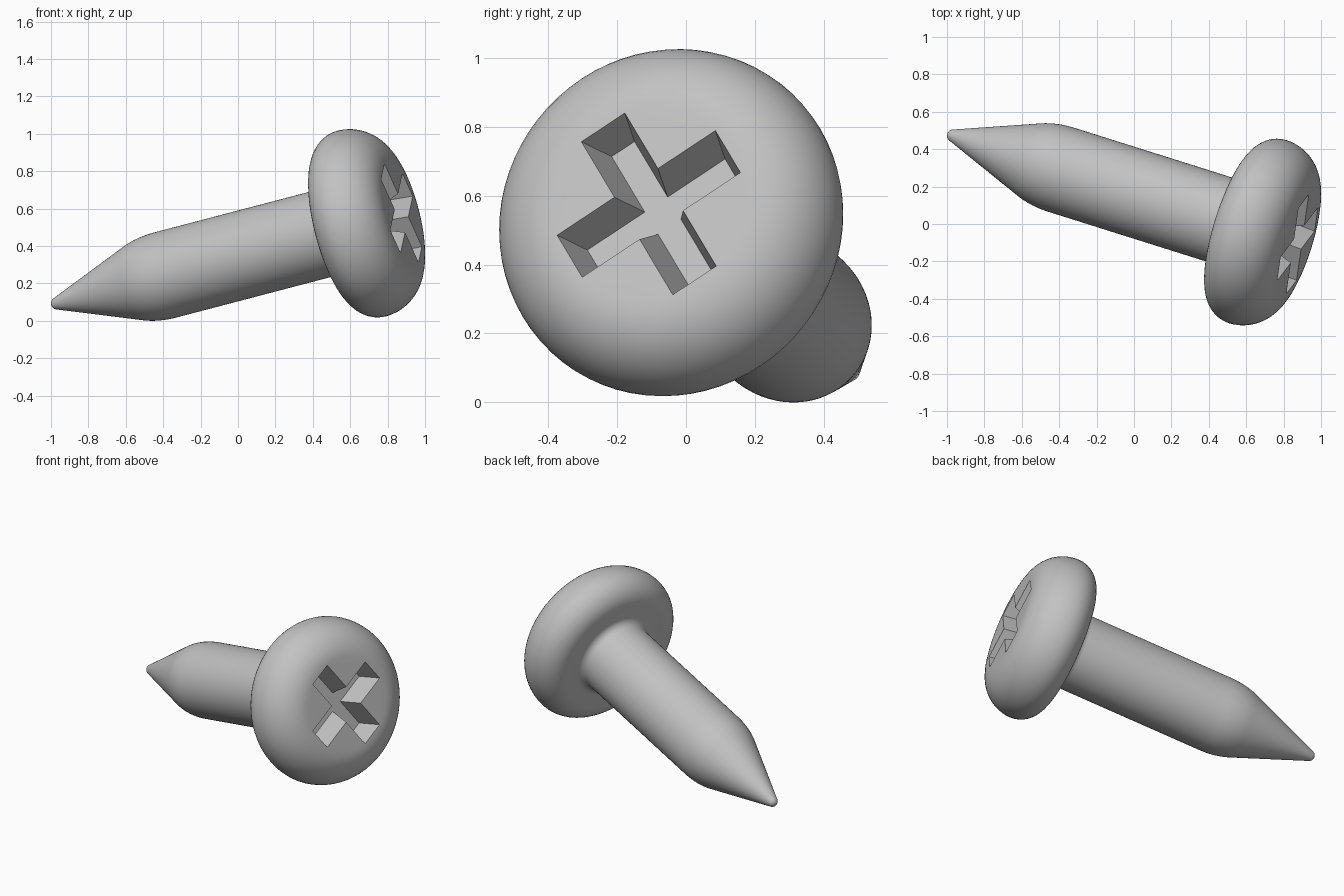
import bpy, bmesh, math
from mathutils import Vector, Matrix

cube = bpy.data.objects.get("Cube")
if cube:
    bpy.data.objects.remove(cube, do_unlink=True)

metal = bpy.data.materials.new("grey_metal")
metal.use_nodes = True
grey = (0.54, 0.54, 0.54, 1)
metal.diffuse_color = grey
metal.node_tree.nodes["Principled BSDF"].inputs["Base Color"].default_value = grey


def arc(r, t, rad_r, rad_t, start, end, steps):
    """Elliptical arc in the (radius, height) plane, angles in degrees."""
    out = []
    for i in range(steps + 1):
        a = math.radians(start + (end - start) * i / steps)
        out.append((r + rad_r * math.cos(a), t + rad_t * math.sin(a)))
    return out


def make_object(name, bm):
    bmesh.ops.recalc_face_normals(bm, faces=bm.faces)
    mesh = bpy.data.meshes.new(name)
    bm.to_mesh(mesh)
    bm.free()
    obj = bpy.data.objects.new(name, mesh)
    bpy.context.collection.objects.link(obj)
    mesh.materials.append(metal)
    return obj


def loft(bm, rings):
    for a, b in zip(rings, rings[1:]):
        n = len(a)
        for i in range(n):
            j = (i + 1) % n
            bm.faces.new((a[i], a[j], b[j], b[i]))


# Profile from tip to head: ball tip, cone, rounded shoulder, shaft, fillet, pan head
SHAFT, SLOPE, MID, TOP = 0.235, 0.38, 1.76, 1.99
tip = arc(0, 0, 0.033, 0.033, -75, -21, 5)
corner = tip[-1][1] + (SHAFT - tip[-1][0]) / SLOPE
p0 = Vector((SHAFT - 0.08 * SLOPE, corner - 0.08))
p1 = Vector((SHAFT, corner))
p2 = Vector((SHAFT, corner + 0.1))
shoulder = []
for i in range(9):
    s = i / 8
    shoulder.append(tuple(p0 * (1 - s) ** 2 + p1 * 2 * s * (1 - s) + p2 * s * s))
fillet = arc(SHAFT + 0.05, 1.56, 0.05, 0.05, 180, 90, 6)
under = arc(0.36, MID, 0.153, 0.15, -90, 0, 10)
dome = arc(0.29, MID, 0.223, TOP - MID, 0, 90, 14)[1:]
profile = tip + shoulder + fillet + under + dome

# Turned body
SIDES = 72
bm = bmesh.new()
rings = []
for r, t in profile:
    rings.append([bm.verts.new((r * math.cos(a), r * math.sin(a), t))
                  for a in (math.tau * k / SIDES for k in range(SIDES))])
loft(bm, rings)
bm.faces.new(rings[-1])
apex = bm.verts.new((0, 0, -0.033))
for i in range(SIDES):
    bm.faces.new((apex, rings[0][(i + 1) % SIDES], rings[0][i]))
screw = make_object("screw_body", bm)


# Tapered cross recess
def cross_ring(bm, grow, t):
    length, width = 0.277 + grow, 0.076 + grow
    ring = []
    for k in range(4):
        turn = Matrix.Rotation(k * math.pi / 2, 3, 'Z')
        for x, y in ((length, -width), (length, width), (width, width)):
            ring.append(bm.verts.new(turn @ Vector((x, y, t))))
    return ring


bm = bmesh.new()
floor = cross_ring(bm, -0.036, TOP - 0.14)
mouth = cross_ring(bm, 0.018, TOP + 0.07)
loft(bm, [floor, mouth])
bm.faces.new(floor)
bm.faces.new(mouth)
cutter = make_object("recess_cutter", bm)
cutter.hide_render = True

bpy.ops.object.select_all(action='DESELECT')
screw.select_set(True)
bpy.context.view_layer.objects.active = screw
cut = screw.modifiers.new("cross_recess", 'BOOLEAN')
cut.operation = 'DIFFERENCE'
cut.solver = 'EXACT'
cut.object = cutter
bpy.ops.object.modifier_apply(modifier=cut.name)
bpy.data.objects.remove(cutter, do_unlink=True)
bpy.ops.object.shade_smooth_by_angle(angle=math.radians(30))

# Lay the screw along its tilted axis, with one recess arm turned to match
axis = Vector((1, -0.315, 0.262)).normalized()
arm = Vector((-0.097, -0.133, 0.222))
arm = (arm - axis * arm.dot(axis)).normalized()
side = axis.cross(arm)
pose = Matrix((arm, side, axis)).transposed().to_4x4()
pose.translation = (-0.967, 0.472, 0.096)
screw.data.transform(pose)
lowest = min(v.co.z for v in screw.data.vertices)
screw.data.transform(Matrix.Translation((0, 0, -lowest)))
